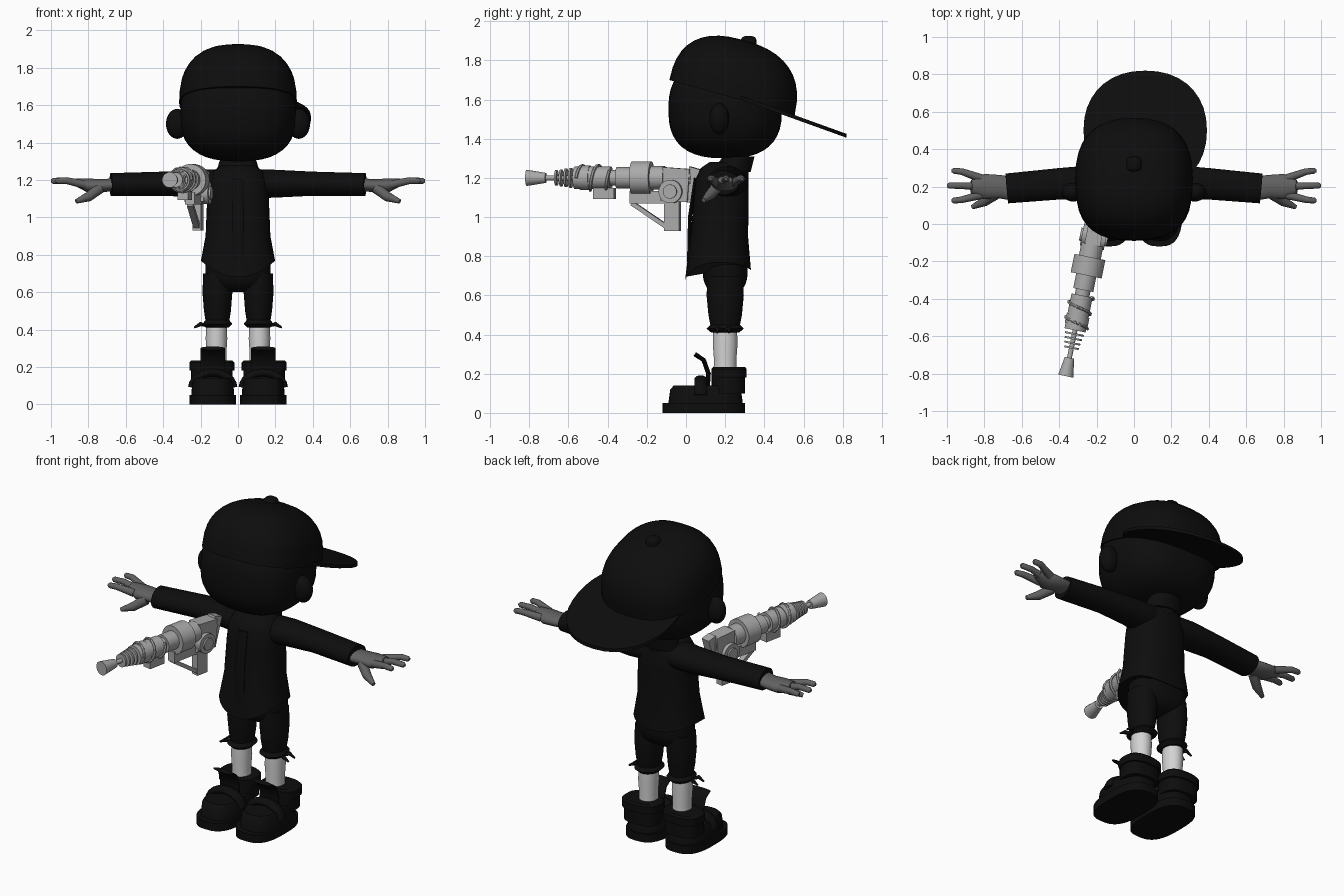
import bpy, bmesh, math
from mathutils import Vector, Matrix

cube = bpy.data.objects.get("Cube")
if cube:
    bpy.data.objects.remove(cube)


def material(name, value):
    mat = bpy.data.materials.new(name)
    mat.use_nodes = True
    colour = (value, value, value, 1)
    mat.diffuse_color = colour
    mat.node_tree.nodes["Principled BSDF"].inputs["Base Color"].default_value = colour
    return mat


black = material("black", .004)
skin = material("dark grey", .12)
pale = material("light grey", .65)
metal = material("metal grey", .4)

# The toy blaster is modelled along y and swung outwards
gun_pose = Matrix.Translation((-.2, 0, 1.2)) @ Matrix.Rotation(-.2, 4, "Z")


def skin_rings(name, mat, rings, mirror=False, pose=None):
    """Join point rings into a capped, smooth-shaded object."""
    bm = bmesh.new()
    loops = [[bm.verts.new(point) for point in ring] for ring in rings]
    for low, high in zip(loops, loops[1:]):
        for i in range(len(low)):
            bm.faces.new((low[i - 1], low[i], high[i], high[i - 1]))
    bm.faces.new(loops[0])
    bm.faces.new(loops[-1])
    if pose:
        bm.transform(pose)
    bmesh.ops.recalc_face_normals(bm, faces=bm.faces)
    mesh = bpy.data.meshes.new(name)
    bm.to_mesh(mesh)
    bm.free()
    mesh.materials.append(mat)
    mesh.polygons.foreach_set("use_smooth", [True] * len(mesh.polygons))
    mesh.set_sharp_from_angle(angle=math.radians(40))
    ob = bpy.data.objects.new(name, mesh)
    bpy.context.collection.objects.link(ob)
    if mirror:
        ob.modifiers.new("Mirror", "MIRROR").use_mirror_merge = False
    return ob


def power(value, square):
    """Signed power that turns a circle into a rounded square."""
    return math.copysign(abs(value) ** (2 / square), value)


def stack(name, mat, centre, radius, profile, square=2, tilt=0, lean=0, mirror=False):
    """Upright part: the profile lists (height, scale) of its oval sections."""
    x, y, z = centre
    count = 36
    angles = [math.tau * i / count for i in range(count)]
    rings = []
    for height, scale in profile:
        ring = []
        for a in angles:
            across = radius[0] * scale * power(math.cos(a), square)
            depth = radius[1] * scale * power(math.sin(a), square) + lean * height
            ring.append((x + across, y + depth, z + height + tilt * depth))
        rings.append(ring)
    return skin_rings(name, mat, rings, mirror)


def blob(name, mat, centre, radius, square=2, half=False, **options):
    """Rounded solid, or only its upper half."""
    steps = 10
    angles = [math.pi / 2 * i / steps for i in range(0 if half else -steps, steps + 1)]
    profile = [(radius[2] * power(math.sin(a), square),
                max(power(math.cos(a), square), .02)) for a in angles]
    return stack(name, mat, centre, radius, profile, square, **options)


def tube(name, mat, points, radii, wide=1, sides=16, mirror=False, pose=None):
    """Sweep an oval, or a square bar when sides is four, along points."""
    path = [Vector(p) for p in points]
    whole = (path[-1] - path[0]).normalized()
    sideways = Vector((0, 1, 0)) if abs(whole.x) > .7 else Vector((1, 0, 0))
    if not isinstance(radii, tuple):
        radii = (radii,) * len(path)
    rings = []
    for i, (point, r) in enumerate(zip(path, radii)):
        along = (path[min(i + 1, len(path) - 1)] - path[max(i - 1, 0)]).normalized()
        u = (sideways - along * sideways.dot(along)).normalized() * r
        v = along.cross(u)
        turns = [math.tau * (k + .5) / sides for k in range(sides)]
        rings.append([point + u * wide * math.cos(a) + v * math.sin(a) for a in turns])
    return skin_rings(name, mat, rings, mirror, pose)


# Head and ears
blob("head", black, (0, .2, 1.55), (.31, .29, .25), square=2.6)
blob("ears", black, (.325, .17, 1.5), (.06, .05, .08), mirror=True)

# Backwards cap
blob("cap_crown", black, (0, .235, 1.61), (.315, .32, .31),
     square=2.5, half=True, tilt=-.28, lean=.2)
blob("cap_button", black, (0, .32, 1.89), (.04, .04, .035), square=3)
stack("cap_brim", black, (.06, .5, 1.53), (.33, .32), [(-.01, 1), (.01, 1)],
      square=2.2, tilt=-.36)

# Neck, collar, jacket with a dipping hem, and tie
stack("neck", black, (0, .25, 1.2), (.08, .07), [(0, 1), (.2, 1)])
stack("collar", black, (0, .23, 1.23), (.12, .1), [(0, 1), (.08, .8)], lean=.5)
jacket = stack("jacket", black, (0, .125, 0), (.165, .14),
               [(.77, 1.2), (.9, 1.05), (1.1, 1), (1.2, .95), (1.25, .8), (1.28, .5)],
               square=2.5, lean=.05)
hem = min(v.co.z for v in jacket.data.vertices)
for v in jacket.data.vertices:
    if v.co.z < hem + .01:
        dip = .09 if v.co.y < .2 else .04
        v.co.z -= dip * (1 - (v.co.x / .2) ** 2)
tube("tie", black, [(0, .05, 1.2), (0, .02, 1), (0, .015, .77)], .01, wide=3.2)

# Sleeves and hands
tube("sleeves", black, [(.05, .2, 1.18), (.2, .22, 1.18), (.4, .215, 1.18), (.68, .19, 1.175)],
     (.08, .075, .065, .062), wide=1.3, sides=24, mirror=True)
tube("palms", skin, [(.66, .19, 1.175), (.72, .2, 1.17), (.8, .2, 1.17), (.87, .2, 1.19)],
     (.035, .035, .038, .02), wide=1.8, sides=20, mirror=True)
for label, spread in (("front", -1), ("middle", 0), ("back", 1)):
    reach = 1 - .025 * abs(spread)
    path = [(.82, .2 + .045 * spread, 1.175), (.92, .205 + .075 * spread, 1.197),
            (reach - .01, .205 + .08 * spread, 1.195), (reach, .205 + .08 * spread, 1.195)]
    tube(label + "_fingers", skin, path, (.023, .018, .016, .008), mirror=True)
tube("thumbs", skin, [(.74, .16, 1.155), (.8, .12, 1.11), (.865, .09, 1.085)],
     (.03, .026, .012), mirror=True)

# Short trousers with gathered cuffs and drawstring bows
blob("trouser_hips", black, (0, .2, .73), (.175, .115, .13), square=2.5)
stack("trouser_legs", black, (.11, .2, .4), (.08, .095),
      [(.01, .75), (.03, 1), (.05, .8), (.1, .9), (.2, 1), (.3, .95)], mirror=True)
for side, y in (("front", .16), ("back", .22)):
    tube(side + "_cuff_bows", black, [(.17, .19, .42), (.2, y, .43), (.235, y, .41)],
         (.006, .012, .005), mirror=True)

# Lower legs
stack("lower_legs", pale, (.115, .2, .2), (.055, .06),
      [(0, 1), (.07, .95), (.15, 1.05), (.25, 1)], mirror=True)

# Chunky shoes
stack("shoe_soles", black, (.135, .09, 0), (.125, .21), [(0, 1), (.05, 1)],
      square=2.8, mirror=True)
stack("shoe_uppers", black, (.135, .1, .05), (.115, .19), [(0, 1), (.07, .95), (.09, .85)],
      square=2.6, mirror=True)
stack("shoe_ankles", black, (.14, .215, .1), (.11, .085), [(0, 1), (.1, 1)],
      square=2.6, mirror=True)
stack("shoe_collars", black, (.14, .22, .18), (.12, .09), [(0, 1), (.045, 1), (.055, .9)],
      square=2.6, mirror=True)
arch = [math.pi * i / 12 for i in range(13)]
tube("shoe_straps", black, [(.135 + .11 * math.cos(a), .075, .09 + .08 * math.sin(a)) for a in arch],
     .022, wide=1.5, mirror=True)
tube("shoe_tongues", black, [(.135, .11, .13), (.135, .115, .2), (.135, .09, .27), (.135, .045, .3)],
     .012, wide=5.5, mirror=True)

# Blaster barrel sections, from muzzle to stock
tube("blaster_muzzle", metal, [(0, -.83, 0), (0, -.73, 0)], (.042, .026), pose=gun_pose)
for label, start, end, radius in (
        ("rod", -.75, -.55, .013), ("front_barrel", -.58, -.39, .058),
        ("front_band", -.55, -.5, .063), ("barrel_core", -.4, .03, .04),
        ("rear_barrel", -.36, -.28, .055), ("drum", -.28, -.18, .085), ("breech", -.19, -.11, .06)):
    tube("blaster_" + label, metal, [(0, start, 0), (0, end, 0)], radius, sides=24, pose=gun_pose)
for i in range(4):
    y = -.68 + .025 * i
    tube("blaster_cooling_ring", metal, [(0, y, 0), (0, y + .01, 0)], .04 + .004 * i, pose=gun_pose)
coil = [i * .4 for i in range(34)]
tube("blaster_cable", metal, [(.064 * math.cos(a), -.56 + .013 * a, .064 * math.sin(a)) for a in coil],
     .008, sides=6, pose=gun_pose)

# Blaster body: square bars between two side points, and a round side plate
for label, start, end, radius, wide in (
        ("receiver", (-.12, -.03), (.02, -.04), .12, .5), ("rear_fin", (0, -.12), (.05, .05), .04, 1),
        ("grip", (-.07, -.1), (-.07, -.27), .055, .6), ("under_rail", (-.29, -.1), (-.1, -.1), .045, .8),
        ("front_block", (-.48, -.08), (-.37, -.08), .04, 1), ("guard", (-.28, -.13), (-.1, -.25), .016, 1.5)):
    tube("blaster_" + label, metal, [(0, *start), (0, *end)], radius, wide, sides=4, pose=gun_pose)
tube("blaster_side_plate", metal, [(-.065, -.07, -.07), (.065, -.07, -.07)], .06, sides=24, pose=gun_pose)
tube("blaster_side_bolt", metal, [(-.075, -.07, -.07), (.075, -.07, -.07)], .036, pose=gun_pose)
